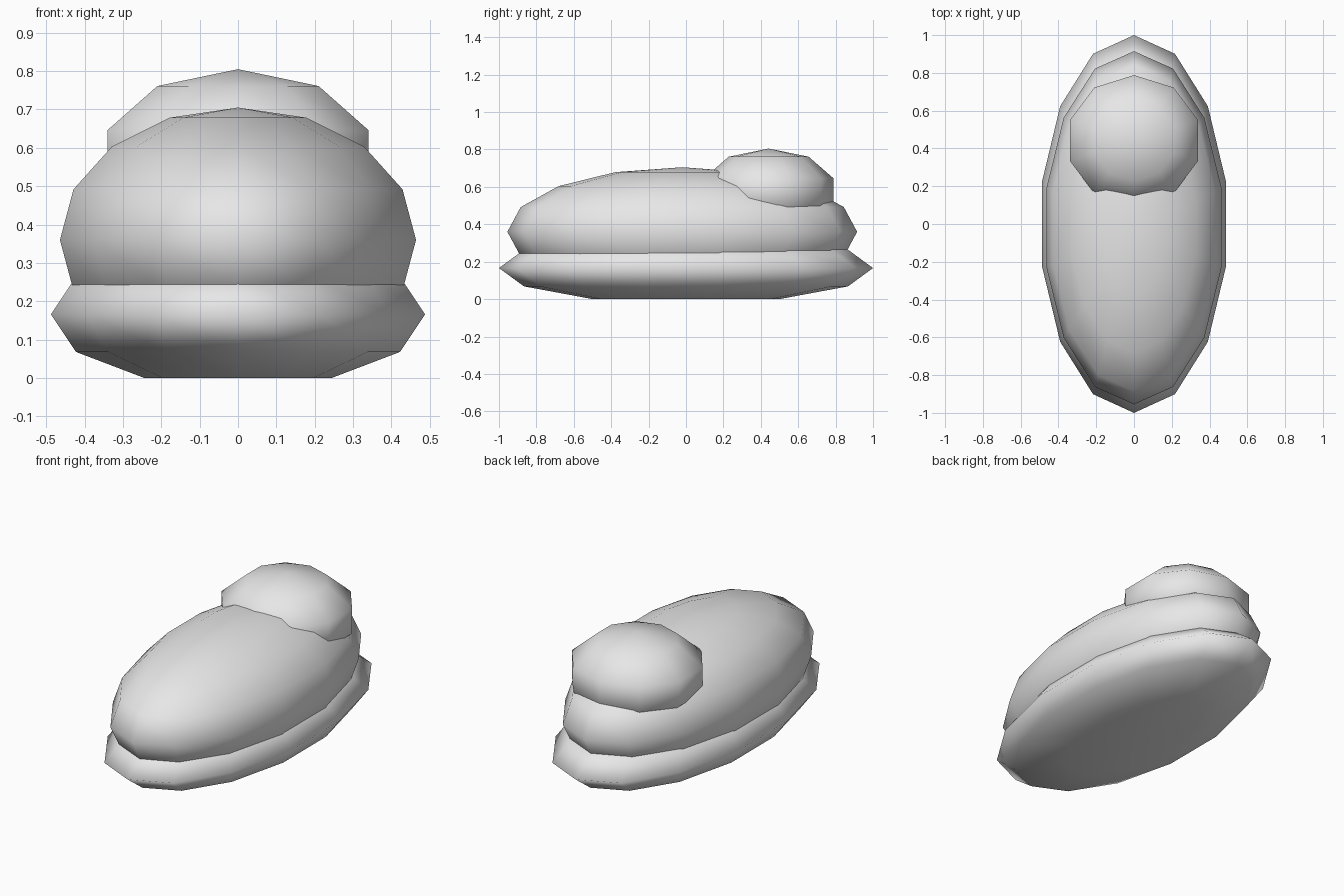
import bpy
import bmesh

cube = bpy.data.objects.get("Cube")
if cube:
    bpy.data.objects.remove(cube, do_unlink=True)

grey = bpy.data.materials.new("light_grey")
grey.use_nodes = True
colour = (0.8, 0.8, 0.8, 1)
grey.diffuse_color = colour
grey.node_tree.nodes["Principled BSDF"].inputs["Base Color"].default_value = colour


def ellipsoid(name, segments, rings, centre, radii, floor=False):
    """Smooth low-poly ellipsoid, optionally flattened against the ground."""
    bm = bmesh.new()
    bmesh.ops.create_uvsphere(bm, u_segments=segments, v_segments=rings, radius=1)
    for v in bm.verts:
        for i in range(3):
            v.co[i] = centre[i] + radii[i] * v.co[i]
        if floor:
            v.co.z = max(v.co.z, 0)
    for f in bm.faces:
        f.smooth = True
    mesh = bpy.data.meshes.new(name)
    bm.to_mesh(mesh)
    bm.free()
    mesh.materials.append(grey)
    obj = bpy.data.objects.new(name, mesh)
    bpy.context.collection.objects.link(obj)
    return obj


# Flat-bottomed base, large middle layer, small dome at the back
ellipsoid("base", 14, 6, (0, 0, 0.166), (0.5, 1.0, 0.196), floor=True)
ellipsoid("body", 14, 8, (0, -0.02, 0.36), (0.476, 0.935, 0.345))
ellipsoid("top_dome", 10, 5, (0, 0.442, 0.575), (0.376, 0.364, 0.23))
